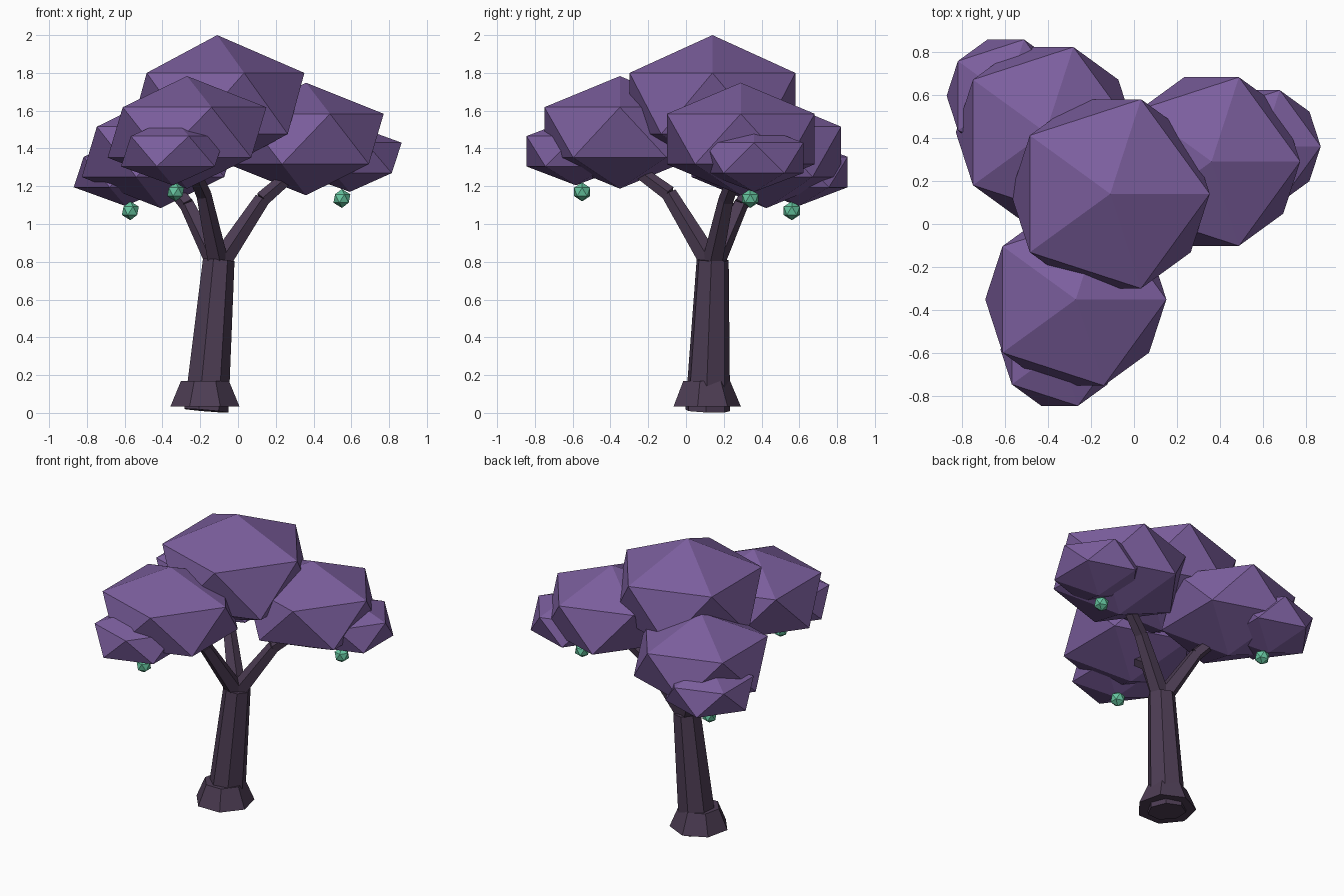
import bpy
from mathutils import Vector

cube = bpy.data.objects.get("Cube")
if cube:
    bpy.data.objects.remove(cube, do_unlink=True)


def material(name, color):
    mat = bpy.data.materials.new(name)
    mat.use_nodes = True
    mat.diffuse_color = (*color, 1)
    mat.node_tree.nodes["Principled BSDF"].inputs["Base Color"].default_value = (*color, 1)
    return mat


bark = material("dark bark", (0.073, 0.046, 0.087))
leaf = material("purple foliage", (0.2, 0.113, 0.34))
fruit_green = material("mint fruit", (0.133, 0.56, 0.35))


def finish(name, mat):
    obj = bpy.context.object
    obj.name = name
    obj.data.materials.append(mat)
    return obj


def limb(name, start, end, r1, r2, sides):
    """Tapered cylinder between two points."""
    start, end = Vector(start), Vector(end)
    axis = end - start
    bpy.ops.mesh.primitive_cone_add(vertices=sides, radius1=r1, radius2=r2,
                                    depth=axis.length, location=(start + end) / 2,
                                    rotation=axis.to_track_quat('Z', 'Y').to_euler())
    return finish(name, bark)


def blob(name, center, radius, height, mat):
    """Faceted ball, flattened in z."""
    bpy.ops.mesh.primitive_ico_sphere_add(subdivisions=1, radius=1, location=center)
    obj = finish(name, mat)
    obj.scale = (radius, radius, height)
    return obj


# Leaning trunk and flared root collar
fork = (-0.105, 0.14, 0.81)
limb("trunk", (-0.172, 0.113, 0.012), fork, 0.122, 0.087, 7)
bpy.ops.mesh.primitive_cone_add(vertices=7, radius1=0.187, radius2=0.13, depth=0.135,
                                location=(-0.175, 0.103, 0.1025))
finish("root_collar", bark)

# Bent branches: side, knee, tip
branches = [
    ("front", (-0.185, -0.09, 1.16), (-0.27, -0.35, 1.35)),
    ("left", (0.128, 0.215, 1.13), (0.36, 0.29, 1.33)),
    ("back", (-0.265, 0.285, 1.1), (-0.41, 0.425, 1.27)),
]
for side, knee, tip in branches:
    limb(side + "_branch_lower", (-0.105, 0.14, 0.78), knee, 0.06, 0.043, 5)
    limb(side + "_branch_upper", knee, tip, 0.043, 0.033, 5)

# Foliage clumps
blob("crown_foliage", (-0.11, 0.14, 1.638), 0.516, 0.362, leaf)
clumps = [
    ("front", (-0.27, -0.35, 1.485), 0.47, (-0.345, -0.583, 1.385), (-0.33, -0.55, 1.17)),
    ("left", (0.36, 0.29, 1.45), 0.46, (0.592, 0.36, 1.35), (0.55, 0.34, 1.135)),
    ("back", (-0.41, 0.425, 1.382), 0.466, (-0.595, 0.595, 1.275), (-0.57, 0.56, 1.07)),
]
for side, big, radius, small, fruit in clumps:
    blob(side + "_foliage", big, radius, 0.298, leaf)
    blob(side + "_small_foliage", small, 0.307, 0.18, leaf)
    blob(side + "_fruit", fruit, 0.05, 0.05, fruit_green)
